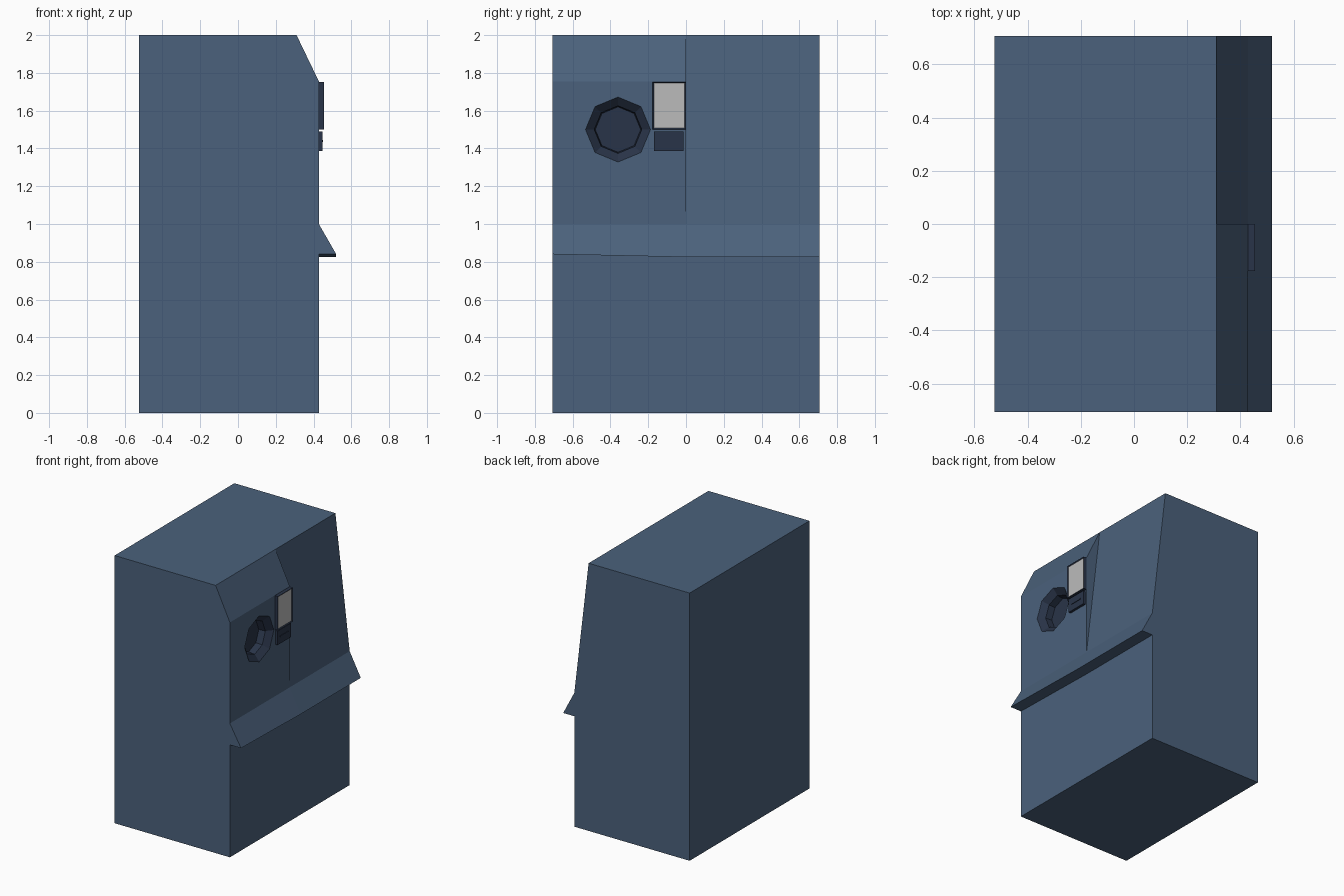
import bpy, bmesh
from math import cos, sin, pi

if "Cube" in bpy.data.objects:
    bpy.data.objects.remove(bpy.data.objects["Cube"])


def material(name, rgb):
    m = bpy.data.materials.new(name)
    m.diffuse_color = (*rgb, 1)
    m.use_nodes = True
    m.node_tree.nodes["Principled BSDF"].inputs["Base Color"].default_value = m.diffuse_color
    return m


BLUE = material("blue_grey_paint", (0.07, 0.12, 0.2))
DARK = material("dark_plastic", (0.022, 0.034, 0.065))
GREY = material("screen_grey", (0.5, 0.5, 0.5))


def finish(bm, name, mat):
    me = bpy.data.meshes.new(name)
    bm.to_mesh(me)
    bm.free()
    ob = bpy.data.objects.new(name, me)
    ob.data.materials.append(mat)
    bpy.context.collection.objects.link(ob)
    return ob


def octagon(bm, x, r):
    return [bm.verts.new((x, -0.36 + r * cos(i * pi / 4), 1.5 + r * sin(i * pi / 4)))
            for i in range(8)]


def box(name, x, y, z, mat):
    bm = bmesh.new()
    bmesh.ops.create_cube(bm, size=1)
    for v in bm.verts:
        v.co = [lo + (c + 0.5) * (hi - lo) for c, (lo, hi) in zip(v.co, (x, y, z))]
    return finish(bm, name, mat)


# Cabinet: upright panel on the left half, sloped panel on the right half
X0, X1 = -0.525, 0.428
bm = bmesh.new()


def section(y, lip_z, bulged):
    pts = [(X0, 0), (X1, 0), (X1, lip_z), (0.52, lip_z), (X1, 1.0), (0.31, 2), (X0, 2)]
    if bulged:
        pts.insert(5, (X1, 1.755))
    return [bm.verts.new((x, y, z)) for x, z in pts]


left = section(-0.707, 0.84, True)
mid = section(0, 0.825, True)
right = section(0.707, 0.825, False)
PANEL = 4
for i in range(8):
    j = (i + 1) % 8
    if i != PANEL:
        bm.faces.new((left[i], left[j], mid[j], mid[i]))
mid_slope = mid[:5] + mid[6:]
for i in range(7):
    j = (i + 1) % 7
    bm.faces.new((mid_slope[i], mid_slope[j], right[j], right[i]))
bm.faces.new(left)
bm.faces.new(right)
bm.faces.new(mid[4:7])

# Upright panel with an octagonal opening
corners = (left[4], left[5], mid[5], mid[4])
hole = octagon(bm, X1, 0.172)
edges = []
for loop in (corners, hole):
    for a, b in zip(loop, (*loop[1:], loop[0])):
        edges.append(bm.edges.get((a, b)) or bm.edges.new((a, b)))
bmesh.ops.triangle_fill(bm, edges=edges, use_beauty=True, normal=(1, 0, 0))
bmesh.ops.recalc_face_normals(bm, faces=bm.faces[:])
finish(bm, "cabinet", BLUE)

# Octagonal recess
bm = bmesh.new()
rings = [octagon(bm, X1, 0.172), octagon(bm, 0.39, 0.126), octagon(bm, 0.34, 0.12)]
for a, b in zip(rings, rings[1:]):
    for i in range(8):
        j = (i + 1) % 8
        bm.faces.new((a[i], a[j], b[j], b[i]))
bm.faces.new(rings[-1])
finish(bm, "octagonal_recess", DARK)

# Screen frame with inset grey display
frame = box("screen_frame", (X1, 0.455), (-0.177, 0), (1.5, 1.753), DARK)
frame.data.materials.append(GREY)
bm = bmesh.new()
bm.from_mesh(frame.data)
face = max(bm.faces, key=lambda f: f.calc_center_median().x)
bmesh.ops.inset_region(bm, faces=[face], thickness=0.01)
for v in face.verts:
    v.co.x -= 0.006
face.material_index = 1
bm.to_mesh(frame.data)
bm.free()

# Card reader and its slot lip
box("card_reader", (X1, 0.447), (-0.17, -0.013), (1.386, 1.49), DARK)
box("card_slot_lip", (0.445, 0.451), (-0.14, -0.045), (1.434, 1.444), DARK)
